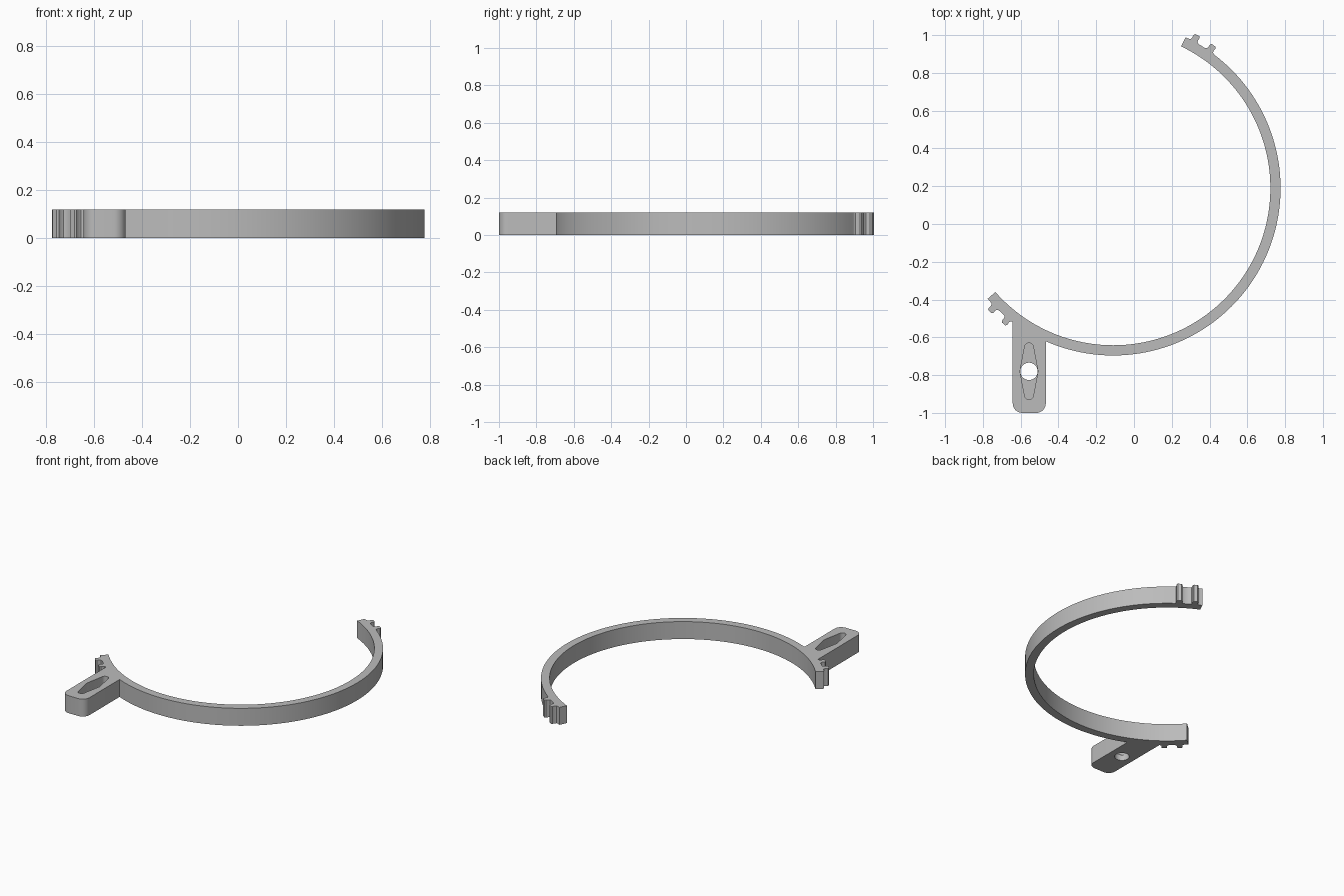
import bpy, bmesh, math
from mathutils import Vector

cube = bpy.data.objects.get("Cube")
if cube:
    bpy.data.objects.remove(cube, do_unlink=True)

CENTRE = Vector((-0.11, 0.19))
OUTER, INNER, HEIGHT = 0.886, 0.832, 0.12
START, END = -138.6, 64.4          # open ends of the ring, in degrees

grey = bpy.data.materials.new("plain grey")
grey.use_nodes = True
colour = (0.5, 0.5, 0.5, 1)
grey.diffuse_color = colour
grey.node_tree.nodes["Principled BSDF"].inputs["Base Color"].default_value = colour


def arc(centre, radius, a, b, steps):
    """Points along an arc, angles in degrees."""
    angles = [math.radians(a + (b - a) * i / steps) for i in range(steps + 1)]
    return [centre + radius * Vector((math.cos(t), math.sin(t))) for t in angles]


def tooth(angle):
    """A small rounded rib standing out from the ring."""
    t = math.radians(angle)
    out, along = Vector((math.cos(t), math.sin(t))), Vector((-math.sin(t), math.cos(t)))
    half = [(0.028, OUTER), (0.02, 0.891), (0.017, 0.9), (0.018, 0.916), (0.012, 0.924)]
    shape = [(-u, r) for u, r in half] + half[::-1]
    return [CENTRE + along * u + out * r for u, r in shape]


def prism(name, points, z0, z1):
    """Extrude a flat outline between two heights."""
    bm = bmesh.new()
    face = bm.faces.new([bm.verts.new((p.x, p.y, z0)) for p in points])
    top = bmesh.ops.extrude_face_region(bm, geom=[face])["geom"]
    bmesh.ops.translate(bm, vec=(0, 0, z1 - z0),
                        verts=[v for v in top if isinstance(v, bmesh.types.BMVert)])
    bmesh.ops.recalc_face_normals(bm, faces=bm.faces)
    mesh = bpy.data.meshes.new(name)
    bm.to_mesh(mesh)
    bm.free()
    mesh.materials.append(grey)
    obj = bpy.data.objects.new(name, mesh)
    bpy.context.collection.objects.link(obj)
    return obj


# Mounting tab, meeting the outside of the ring on both sides
left, right, bottom, corner = -0.642, -0.467, -1.0, 0.05


def ring_angle(x):
    return -math.degrees(math.acos((x - CENTRE.x) / OUTER))


tab = [CENTRE + OUTER * Vector((math.cos(math.radians(ring_angle(left))),
                                math.sin(math.radians(ring_angle(left)))))]
tab += arc(Vector((left + corner, bottom + corner)), corner, 180, 270, 8)
tab += arc(Vector((right - corner, bottom + corner)), corner, 270, 360, 8)

# Ring outline: outside with ribs and tab, then back along the inside
outline = arc(CENTRE, OUTER, START, START + 1, 1)
outline += tooth(-135) + tooth(-128.9) + tab
outline += arc(CENTRE, OUTER, ring_angle(right), 52.8, 80)
outline += tooth(54.9) + tooth(61.2)
outline += arc(CENTRE, OUTER, END - 0.8, END, 1)
outline += arc(CENTRE, INNER, END, START, 96)
clamp = prism("clamp_ring", outline, 0, HEIGHT)

# Tapered pocket from above and a round hole right through
mid = Vector((-0.556, -0.78))
tip = Vector((0, 0.127))
pocket = arc(mid + tip, 0.023, 10, 170, 10)
pocket += arc(mid, 0.047, 165, 195, 4)
pocket += arc(mid - tip, 0.023, 190, 350, 10)
pocket += arc(mid, 0.047, -15, 15, 4)
cutters = [prism("pocket_cutter", pocket, 0.04, HEIGHT + 0.1),
           prism("hole_cutter", arc(mid, 0.046, 0, 350, 35), -0.1, 0.08)]
for cutter in cutters:
    mod = clamp.modifiers.new(cutter.name, "BOOLEAN")
    mod.operation, mod.solver, mod.object = "DIFFERENCE", "EXACT", cutter

# Apply the cuts and remove the helpers
bpy.context.view_layer.update()
result = bpy.data.meshes.new_from_object(clamp.evaluated_get(bpy.context.evaluated_depsgraph_get()))
clamp.modifiers.clear()
clamp.data = result
for cutter in cutters:
    bpy.data.objects.remove(cutter, do_unlink=True)

bpy.ops.object.select_all(action="DESELECT")
clamp.select_set(True)
bpy.context.view_layer.objects.active = clamp
bpy.ops.object.shade_smooth_by_angle(angle=math.radians(30))
